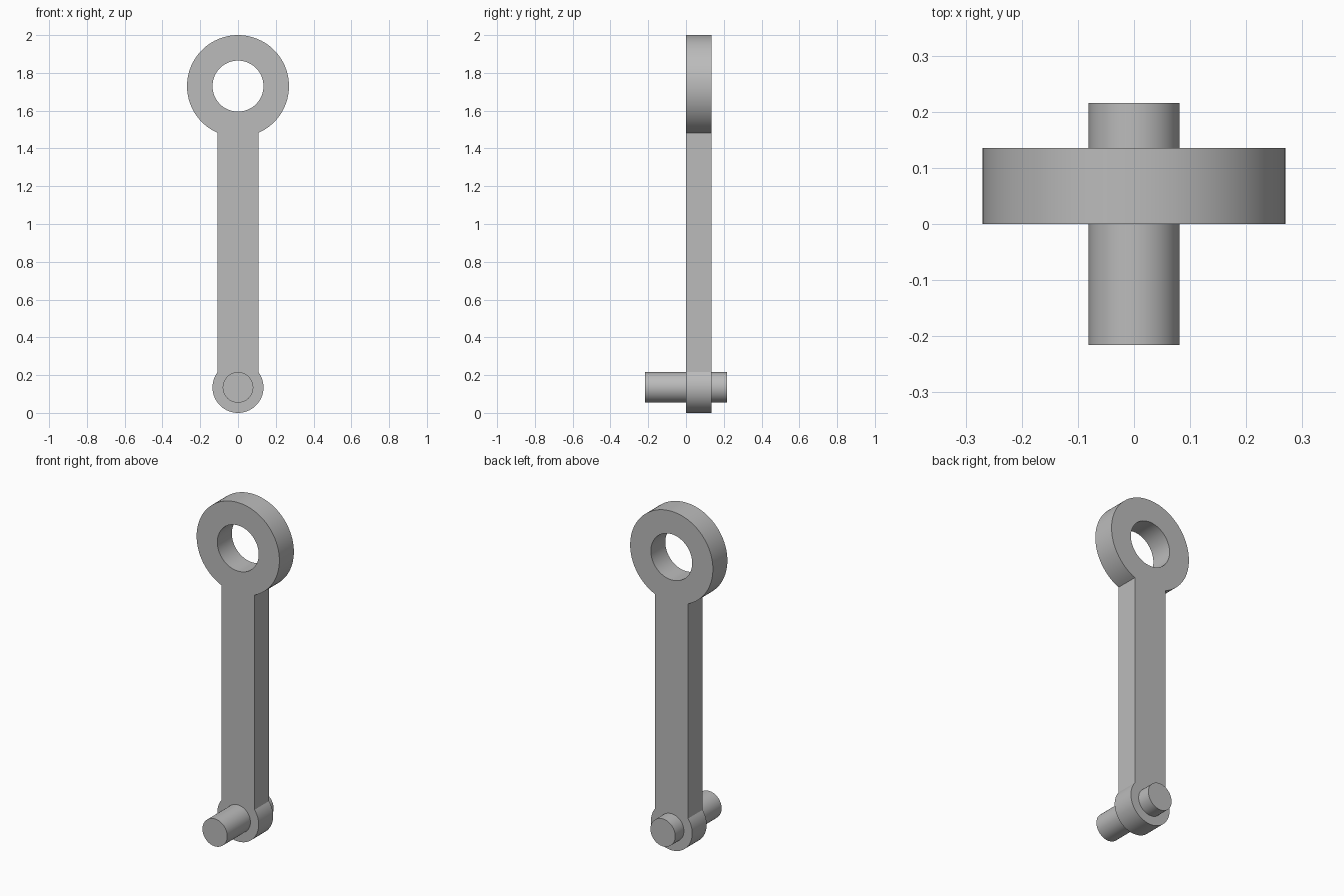
import bpy, bmesh
from math import sin, cos, pi, asin, radians
from mathutils import Vector

# Remove the default cube
cube = bpy.data.objects.get("Cube")
if cube:
    bpy.data.objects.remove(cube, do_unlink=True)

# Shared dimensions
UNIT = 0.135                 # arm thickness, hole radius and foot radius
EYE_R = 2 * UNIT
EYE_Z = 2 - EYE_R
BAR_HALF = 0.8 * UNIT
PIN_R = 0.6 * UNIT
PIN_HALF = 1.6 * UNIT

grey = bpy.data.materials.new("plain grey")
grey.use_nodes = True
colour = (0.5, 0.5, 0.5, 1)
grey.diffuse_color = colour
grey.node_tree.nodes["Principled BSDF"].inputs["Base Color"].default_value = colour


def arc(radius, z, start, end, steps):
    """Points on an arc in the XZ plane."""
    angles = [start + (end - start) * i / steps for i in range(steps + 1)]
    return [Vector((radius * cos(a), 0, z + radius * sin(a))) for a in angles]


def extruded(name, loops, y0, y1):
    """Fill closed outlines (inner ones become holes) and extrude along Y."""
    bm = bmesh.new()
    for points in loops:
        verts = [bm.verts.new((p.x, y0, p.z)) for p in points]
        for i, v in enumerate(verts):
            bm.edges.new((verts[i - 1], v))
    bmesh.ops.triangle_fill(bm, use_beauty=True, use_dissolve=False,
                            edges=bm.edges[:], normal=(0, -1, 0))
    result = bmesh.ops.extrude_face_region(bm, geom=bm.faces[:],
                                           use_keep_orig=True)
    moved = [g for g in result["geom"] if isinstance(g, bmesh.types.BMVert)]
    bmesh.ops.translate(bm, verts=moved, vec=(0, y1 - y0, 0))
    bmesh.ops.recalc_face_normals(bm, faces=bm.faces[:])
    mesh = bpy.data.meshes.new(name)
    bm.to_mesh(mesh)
    bm.free()
    mesh.materials.append(grey)
    obj = bpy.data.objects.new(name, mesh)
    bpy.context.collection.objects.link(obj)
    bpy.ops.object.select_all(action='DESELECT')
    obj.select_set(True)
    bpy.context.view_layer.objects.active = obj
    bpy.ops.object.shade_smooth_by_angle(angle=radians(30))
    return obj


# Crank arm: large eye, straight bar and small round foot in one outline
eye_cut = asin(BAR_HALF / EYE_R)
foot_cut = asin(BAR_HALF / UNIT)
outline = arc(EYE_R, EYE_Z, -pi / 2 + eye_cut, 1.5 * pi - eye_cut, 80)
outline += arc(UNIT, UNIT, pi / 2 + foot_cut, 2.5 * pi - foot_cut, 56)
hole = arc(UNIT, EYE_Z, 0, 2 * pi, 64)[:-1]
extruded("crank_arm", [outline, hole], 0, UNIT)

# Handle pin passing through the foot
extruded("handle_pin", [arc(PIN_R, UNIT, 0, 2 * pi, 64)[:-1]], -PIN_HALF, PIN_HALF)
